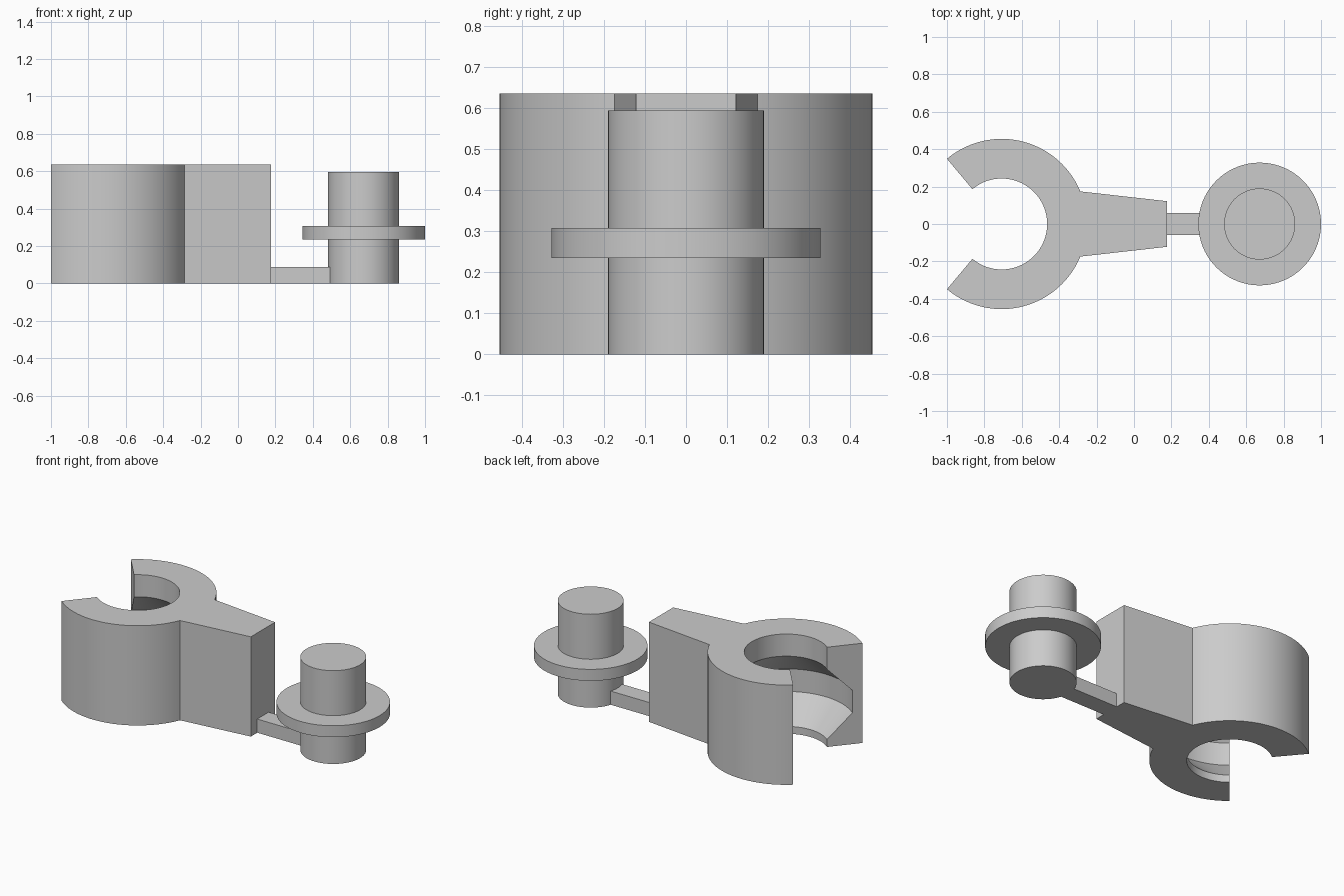
import bpy, bmesh
from math import sin, cos, radians

cube = bpy.data.objects.get("Cube")
if cube:
    bpy.data.objects.remove(cube)

grey = bpy.data.materials.new("light_grey")
grey.use_nodes = True
grey.diffuse_color = (0.6, 0.6, 0.6, 1)
grey.node_tree.nodes["Principled BSDF"].inputs["Base Color"].default_value = (0.6, 0.6, 0.6, 1)


def finish(name, bm):
    """Turn a bmesh into a grey object, smooth except at hard edges."""
    bmesh.ops.recalc_face_normals(bm, faces=bm.faces)
    mesh = bpy.data.meshes.new(name)
    bm.to_mesh(mesh)
    bm.free()
    mesh.materials.append(grey)
    mesh.shade_smooth()
    mesh.set_sharp_from_angle(angle=radians(30))
    obj = bpy.data.objects.new(name, mesh)
    bpy.context.collection.objects.link(obj)
    return obj


def rings(bm, profile, centre_x, angles):
    """Copies of a (radius, z) profile placed around an upright axis."""
    return [[bm.verts.new((centre_x + r * cos(radians(a)), r * sin(radians(a)), z))
             for r, z in profile] for a in angles]


# Clip: open ring with a bevelled groove inside, flowing into a tapered arm
HEIGHT, OUTER, INNER, GROOVE = 0.636, 0.455, 0.243, 0.395
CLIP_X, TIP_X, TIP_Y = -0.7075, 0.176, 0.122
STEP, GAP, ROOT = 2.5, 50, 22.5
clip_profile = [(OUTER, 0), (OUTER, HEIGHT), (INNER, HEIGHT), (INNER, 0.495),
                (GROOVE, 0.343), (GROOVE, 0.199), (INNER, 0.047), (INNER, 0)]
steps = int((360 - 2 * GAP) / STEP)
angles = [GAP - 180 + i * STEP for i in range(steps + 1)]

bm = bmesh.new()
ring = rings(bm, clip_profile, CLIP_X, angles)
n = len(clip_profile)
for i in range(steps):
    for j in range(n):
        # the outer wall is left open where the arm joins
        if j == 0 and abs(angles[i] + STEP / 2) < ROOT:
            continue
        k = (j + 1) % n
        bm.faces.new((ring[i][j], ring[i + 1][j], ring[i + 1][k], ring[i][k]))
bm.faces.new(ring[0])
bm.faces.new(ring[-1])

# Arm walls, grown from the open part of the ring
root = [r for r, a in zip(ring, angles) if abs(a) <= ROOT + 0.01]
tip = [[bm.verts.new((TIP_X, y, z)) for z in (0, HEIGHT)] for y in (TIP_Y, -TIP_Y)]
for level in (0, 1):
    bm.faces.new([r[level] for r in root] + [t[level] for t in tip])
for a, b in ((root[-1], tip[0]), (tip[0], tip[1]), (tip[1], root[0])):
    bm.faces.new((a[0], b[0], b[1], a[1]))
finish("clip_with_arm", bm)

# Peg with a flange around its middle
PEG_X, PEG_R, FLANGE_R = 0.672, 0.19, 0.328
peg_profile = [(PEG_R, 0), (PEG_R, 0.235), (FLANGE_R, 0.235),
               (FLANGE_R, 0.308), (PEG_R, 0.308), (PEG_R, 0.595)]
SIDES = 96
bm = bmesh.new()
ring = rings(bm, peg_profile, PEG_X, [i * 360 / SIDES for i in range(SIDES)])
for i in range(SIDES):
    a, b = ring[i - 1], ring[i]
    for j in range(len(peg_profile) - 1):
        bm.faces.new((a[j], b[j], b[j + 1], a[j + 1]))
for end in (0, -1):
    bm.faces.new([r[end] for r in ring])
finish("flanged_peg", bm)

# Thin link bar between the arm and the peg
bm = bmesh.new()
bmesh.ops.create_cube(bm, size=1)
link = finish("link_bar", bm)
LINK_END, LINK_WIDTH, LINK_HEIGHT = 0.51, 0.115, 0.087
for v in link.data.vertices:
    v.co.x = LINK_END if v.co.x > 0 else TIP_X
    v.co.y *= LINK_WIDTH
    v.co.z = LINK_HEIGHT if v.co.z > 0 else 0
